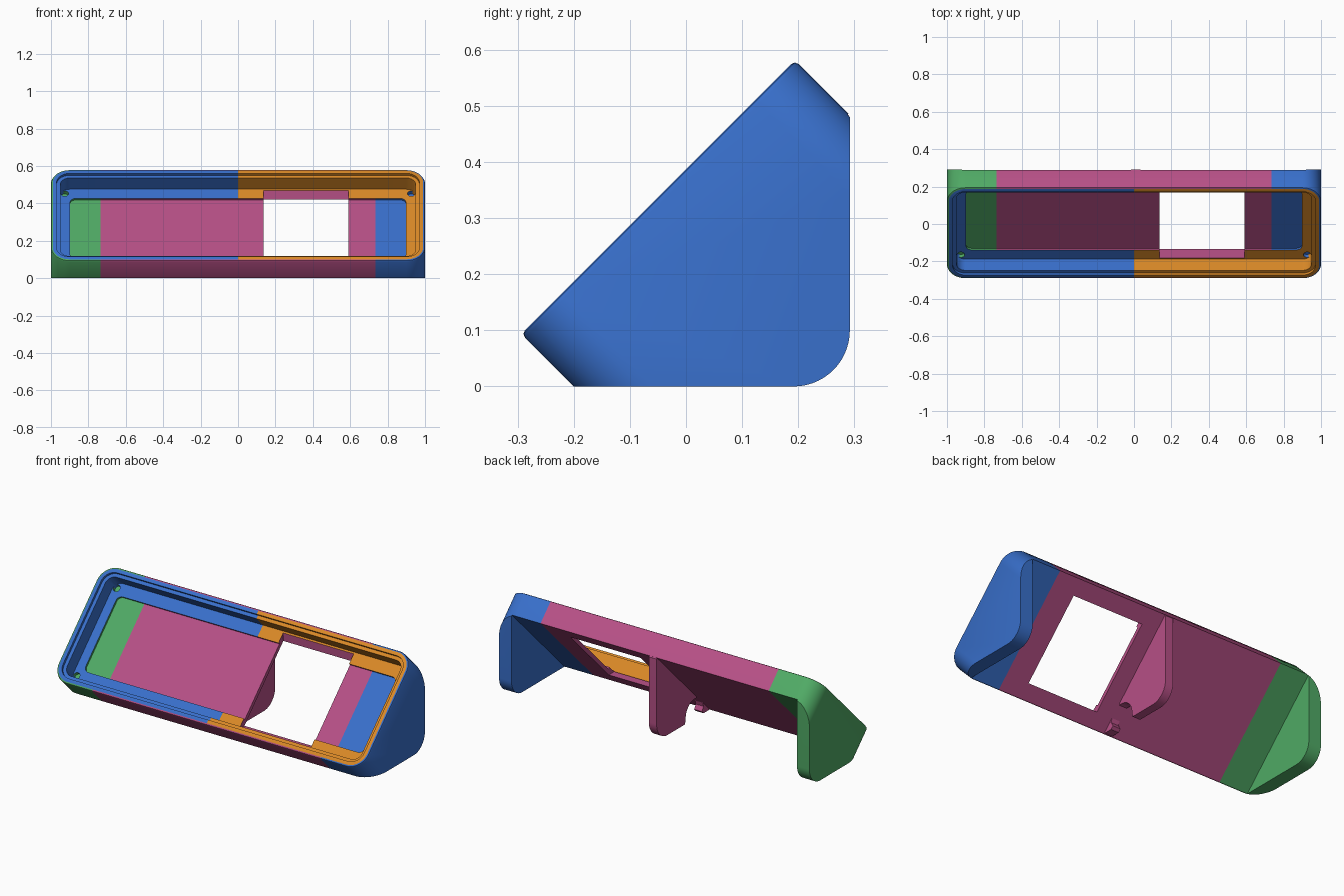
import bpy, bmesh, math
from mathutils import Vector, Matrix

if "Cube" in bpy.data.objects:
    bpy.data.objects.remove(bpy.data.objects["Cube"])

S = math.sqrt(0.5)
# Panel frame: u = x, v = up the 45 degree slope, n = out of the panel
PANEL = Matrix(((1, 0, 0, 0), (0, S, -S, -0.05), (0, S, S, 0.3375), (0, 0, 0, 1)))
HX, HV, BACK = 1.0, 0.345, -0.135


def material(name, col):
    m = bpy.data.materials.new(name)
    m.diffuse_color = (*col, 1)
    m.use_nodes = True
    m.node_tree.nodes["Principled BSDF"].inputs["Base Color"].default_value = m.diffuse_color
    return m


MATS = [material("magenta", (0.47, 0.08, 0.24)), material("green", (0.08, 0.40, 0.13)),
        material("blue", (0.04, 0.16, 0.60)), material("orange", (0.70, 0.25, 0.02))]


def finish(name, bm):
    bmesh.ops.recalc_face_normals(bm, faces=bm.faces[:])
    me = bpy.data.meshes.new(name)
    bm.to_mesh(me)
    bm.free()
    ob = bpy.data.objects.new(name, me)
    bpy.context.collection.objects.link(ob)
    return ob


def loft(name, rings, cx=0.0, cv=0.0, seg=10):
    """Stack rounded rectangles (half x, half v, radius, n) in the panel frame."""
    bm = bmesh.new()
    loops = []
    for hx, hv, r, n in rings:
        loop = []
        for q, (sx, sv) in enumerate(((1, 1), (-1, 1), (-1, -1), (1, -1))):
            for i in range(seg + 1):
                a = math.pi / 2 * (q + i / seg)
                p = Vector((cx + sx * (hx - r) + r * math.cos(a),
                            cv + sv * (hv - r) + r * math.sin(a), n))
                loop.append(bm.verts.new(PANEL @ p))
        loops.append(loop)
    k = len(loops[0])
    for a, b in zip(loops, loops[1:]):
        for i in range(k):
            bm.faces.new((a[i], a[(i + 1) % k], b[(i + 1) % k], b[i]))
    bm.faces.new(loops[0])
    bm.faces.new(loops[-1])
    return finish(name, bm)


def prism(name, pts, x0, x1):
    """Extrude a y,z outline along x."""
    bm = bmesh.new()
    f = bm.faces.new([bm.verts.new((x0, y, z)) for y, z in pts])
    g = bmesh.ops.extrude_face_region(bm, geom=[f])
    bmesh.ops.translate(bm, vec=(x1 - x0, 0, 0),
                        verts=[e for e in g["geom"] if isinstance(e, bmesh.types.BMVert)])
    return finish(name, bm)


def arc(cy, cz, r, a0, a1, n=14):
    return [(cy + r * math.cos(math.radians(a0 + (a1 - a0) * i / n)),
             cz + r * math.sin(math.radians(a0 + (a1 - a0) * i / n))) for i in range(n + 1)]


def boolean(ob, cutter, op="DIFFERENCE"):
    m = ob.modifiers.new("cut", "BOOLEAN")
    m.operation, m.object, m.solver = op, cutter, "EXACT"
    bpy.context.view_layer.objects.active = ob
    bpy.ops.object.modifier_apply(modifier=m.name)
    bpy.data.objects.remove(cutter)


def smooth(ob):
    bpy.ops.object.select_all(action="DESELECT")
    ob.select_set(True)
    bpy.context.view_layer.objects.active = ob
    bpy.ops.object.shade_smooth_by_angle(angle=math.radians(30))


# Housing: rounded block along the panel normal, trimmed by the side outline
housing = loft("housing", [(HX, HV, 0.1, -0.9), (HX, HV, 0.1, -0.01),
                           (HX - 0.003, HV - 0.003, 0.097, -0.003),
                           (HX - 0.01, HV - 0.01, 0.09, 0)])
heel = arc(0.192, 0.1, 0.1, -90, 0)
boolean(housing, prism("side_outline", [(-0.6, 0)] + heel + [(0.292, 1), (-0.6, 1)], -1.2, 1.2),
        "INTERSECT")

# Open space under the panel, leaving the two end walls
boolean(housing, loft("under_space", [(0.92, 1, 0.001, BACK), (0.92, 1, 0.001, -1.5)], seg=1))

# Stepped front recess with the shallow inner window
boolean(housing, loft("recess", [
    (HX - 0.03, HV - 0.03, 0.07, 0.05), (HX - 0.03, HV - 0.03, 0.07, -0.015),
    (HX - 0.05, HV - 0.05, 0.05, -0.015), (HX - 0.05, HV - 0.05, 0.05, -0.1),
    (0.898, 0.225, 0.03, -0.1), (0.898, 0.225, 0.03, -0.112)]))

# Display opening with sloped top and bottom edges
boolean(housing, loft("opening", [(0.2275, 0.2895, 0.0005, -0.095),
                                  (0.2275, 0.2393, 0.0005, -0.15)], cx=0.3625, seg=1))

# Screw holes in the ledge corners
for sx in (-1, 1):
    for sv in (-1, 1):
        boolean(housing, loft("screw_hole", [(0.02, 0.02, 0.0199, -0.05), (0.02, 0.02, 0.0199, -0.122)],
                              cx=0.926 * sx, cv=0.262 * sv, seg=5))

# Colour regions: split at the seams, then choose by position
bm = bmesh.new()
bm.from_mesh(housing.data)
for x in (-0.735, 0, 0.735):
    bmesh.ops.bisect_plane(bm, geom=bm.verts[:] + bm.edges[:] + bm.faces[:],
                           plane_co=(x, 0, 0), plane_no=(1, 0, 0))
bm.normal_update()
inv = PANEL.inverted()
for f in bm.faces:
    c = inv @ f.calc_center_median()
    d = inv.to_3x3() @ f.normal
    inward = d.x * c.x + d.y * c.y < -0.01
    if c.z > -0.105 and (d.z > 0.95 or (inward and abs(d.z) < 0.1
                                        and abs(c.x) < 0.98 and abs(c.y) < 0.33)):
        f.material_index = 2 if c.x < 0 else 3
    else:
        f.material_index = 1 if c.x < -0.735 else 2 if c.x > 0.735 else 0
housing.data.materials.clear()
for m in MATS:
    housing.data.materials.append(m)
bm.to_mesh(housing.data)
bm.free()
smooth(housing)

# Centre support rib with cable notch
rib = prism("centre_rib", [(0.03, 0)] + heel + [(0.292, 0.48), (0.285, 0.4887), (-0.075, 0.1287)]
            + arc(-0.06, 0.03, 0.085, 100, 0), -0.015, 0.035)

# Small hook in front of the notch
hook = prism("cable_hook", [(-0.19, 0.0137), (-0.19, 0), (-0.14, 0), (-0.125, 0.015),
                            (-0.14, 0.04), (-0.13, 0.0737)], -0.015, 0.035)
for ob in (rib, hook):
    ob.data.materials.append(MATS[0])
    smooth(ob)
